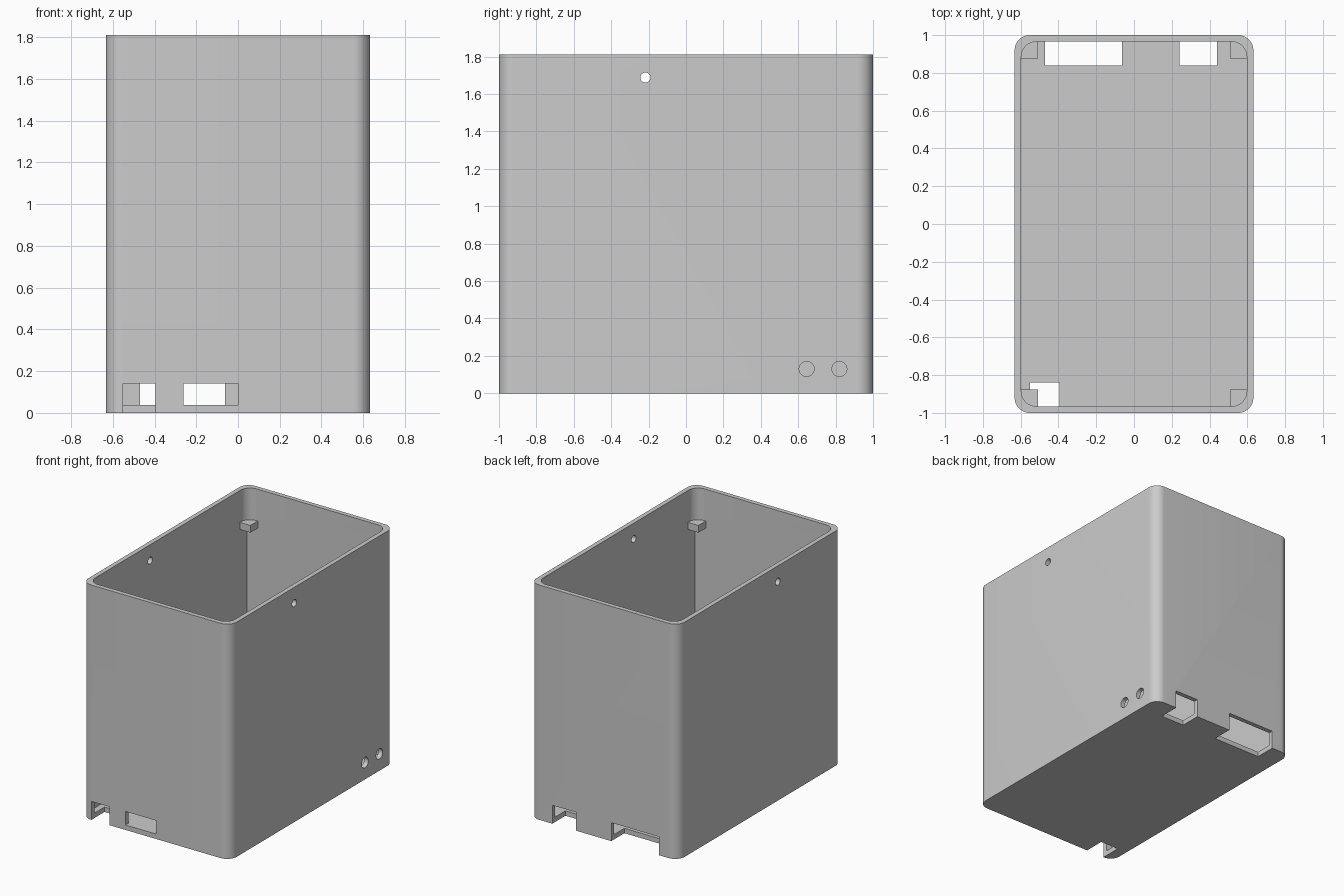
import bpy
import bmesh
from math import pi, cos, sin, radians
from mathutils import Matrix

default_cube = bpy.data.objects.get("Cube")
if default_cube:
    bpy.data.objects.remove(default_cube, do_unlink=True)

HALF_X, HALF_Y, HEIGHT = 0.632, 1.0, 1.81
IN_X, IN_Y, FLOOR = 0.597, 0.965, 0.038
RADIUS = 0.08
LEDGE_TOP, LEDGE_H, LEDGE = 1.565, 0.055, 0.09

grey = bpy.data.materials.new("light grey plastic")
grey.use_nodes = True
colour = (0.6, 0.6, 0.6, 1)
grey.diffuse_color = colour
grey.node_tree.nodes["Principled BSDF"].inputs["Base Color"].default_value = colour


def finish(name, bm):
    bmesh.ops.recalc_face_normals(bm, faces=bm.faces)
    mesh = bpy.data.meshes.new(name)
    bm.to_mesh(mesh)
    bm.free()
    mesh.materials.append(grey)
    obj = bpy.data.objects.new(name, mesh)
    bpy.context.collection.objects.link(obj)
    return obj


def prism(name, hx, hy, z0, z1, r, steps=12):
    """Upright block with rounded vertical corners."""
    bm = bmesh.new()
    ring = []
    for i, (sx, sy) in enumerate([(1, 1), (-1, 1), (-1, -1), (1, -1)]):
        for k in range(steps + 1):
            a = (i + k / steps) * pi / 2
            ring.append(bm.verts.new((sx * (hx - r) + r * cos(a),
                                      sy * (hy - r) + r * sin(a), z0)))
    base = bm.faces.new(ring)
    top = bmesh.ops.extrude_face_region(bm, geom=[base])["geom"]
    bmesh.ops.translate(bm, vec=(0, 0, z1 - z0),
                        verts=[v for v in top if isinstance(v, bmesh.types.BMVert)])
    return finish(name, bm)


def box(name, x, y, z):
    """Block spanning the given (low, high) ranges."""
    bm = bmesh.new()
    bmesh.ops.create_cube(bm, size=1)
    for v in bm.verts:
        v.co = [r[0] if c < 0 else r[1] for c, r in zip(v.co, (x, y, z))]
    return finish(name, bm)


def cylinder_x(name, x, y, z, r):
    """Round rod along x."""
    bm = bmesh.new()
    turn = Matrix.Translation(((x[0] + x[1]) / 2, y, z)) @ Matrix.Rotation(pi / 2, 4, "Y")
    bmesh.ops.create_cone(bm, cap_ends=True, segments=32, radius1=r, radius2=r,
                          depth=x[1] - x[0], matrix=turn)
    return finish(name, bm)


def combine(target, tool, operation):
    """Apply a boolean and remove its tool."""
    mod = target.modifiers.new("shape", "BOOLEAN")
    mod.operation, mod.object, mod.solver = operation, tool, "EXACT"
    bpy.ops.object.select_all(action="DESELECT")
    target.select_set(True)
    bpy.context.view_layer.objects.active = target
    bpy.ops.object.modifier_apply(modifier=mod.name)
    bpy.data.objects.remove(tool, do_unlink=True)


# Rounded case, hollowed with a rounded mouth above a square-cornered cavity
case = prism("case", HALF_X, HALF_Y, 0, HEIGHT, RADIUS)
combine(case, prism("mouth", IN_X, IN_Y, 1, HEIGHT + 0.1, RADIUS), "DIFFERENCE")
combine(case, box("cavity", (-IN_X, IN_X), (-IN_Y, IN_Y), (FLOOR, LEDGE_TOP - 0.02)),
        "DIFFERENCE")

# Connector notches through wall and floor, and a front window through the wall
SLOT_TOP = 0.142
for x, y, z0 in [((-0.55, -0.395), (-1.1, -0.84), -0.1),
                 ((-0.26, 0.0), (-1.1, -0.94), FLOOR),
                 ((-0.47, -0.063), (0.84, 1.1), -0.1),
                 ((0.24, 0.44), (0.84, 1.1), -0.1)]:
    combine(case, box("slot", x, y, (z0, SLOT_TOP)), "DIFFERENCE")

# Two cable holes on one side, and a pin hole through both sides
for y in (0.645, 0.82):
    combine(case, cylinder_x("cable_hole", (0.5, 0.8), y, 0.13, 0.04), "DIFFERENCE")
combine(case, cylinder_x("pin_hole", (-0.8, 0.8), -0.217, 1.688, 0.027), "DIFFERENCE")

# Small support ledges in the four inner corners
for sx in (-1, 1):
    for sy in (-1, 1):
        x = sorted((sx * (IN_X - LEDGE), sx * (IN_X + 0.005)))
        y = sorted((sy * (IN_Y - LEDGE), sy * (IN_Y + 0.005)))
        combine(case, box("ledge", x, y, (LEDGE_TOP - LEDGE_H, LEDGE_TOP)), "UNION")

case.select_set(True)
bpy.context.view_layer.objects.active = case
bpy.ops.object.shade_smooth_by_angle(angle=radians(30))
